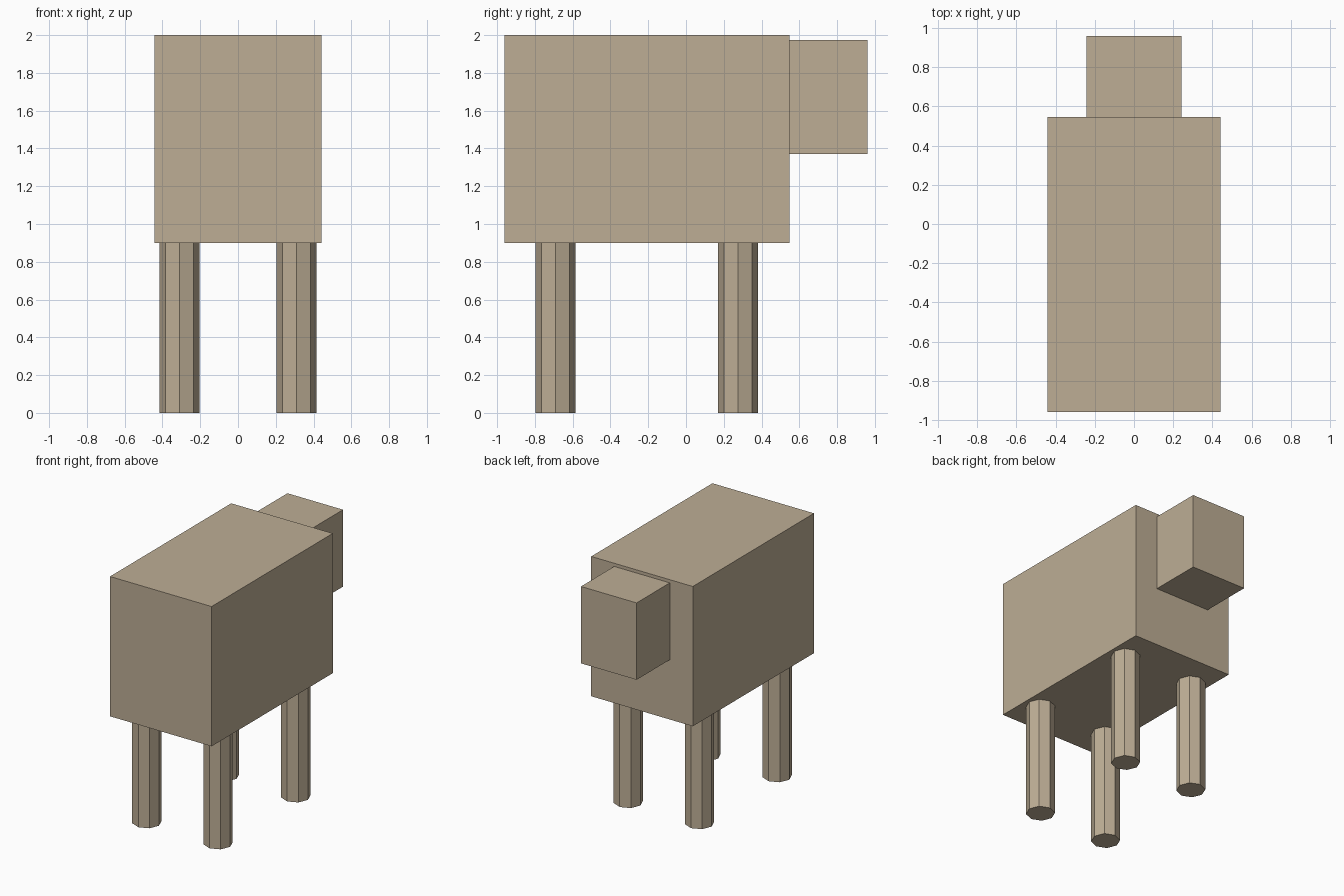
import bpy
from mathutils import Vector

cube = bpy.data.objects.get("Cube")
if cube:
    bpy.data.objects.remove(cube, do_unlink=True)

# Single flat colour
tan = bpy.data.materials.new("warm_tan")
tan.use_nodes = True
colour = (0.51, 0.42, 0.30, 1)
tan.diffuse_color = colour
tan.node_tree.nodes["Principled BSDF"].inputs["Base Color"].default_value = colour


def finish(name):
    obj = bpy.context.object
    obj.name = obj.data.name = name
    obj.data.materials.append(tan)
    return obj


def box(name, low, high):
    low, high = Vector(low), Vector(high)
    bpy.ops.mesh.primitive_cube_add(size=1, location=(low + high) / 2)
    obj = finish(name)
    for v in obj.data.vertices:
        v.co *= high - low


def leg(name, x, y, height=0.9):
    bpy.ops.mesh.primitive_cylinder_add(
        vertices=8, radius=0.106, depth=height, location=(x, y, height / 2))
    finish(name)


# Body and head
box("body", (-0.442, -0.96, 0.9), (0.442, 0.547, 2.0))
box("head", (-0.242, 0.547, 1.37), (0.242, 0.96, 1.975))

# Four eight-sided legs
for side, x in (("left", 0.31), ("right", -0.31)):
    for end, y in (("tail", -0.691), ("head", 0.275)):
        leg(f"{side}_{end}_end_leg", x, y)
